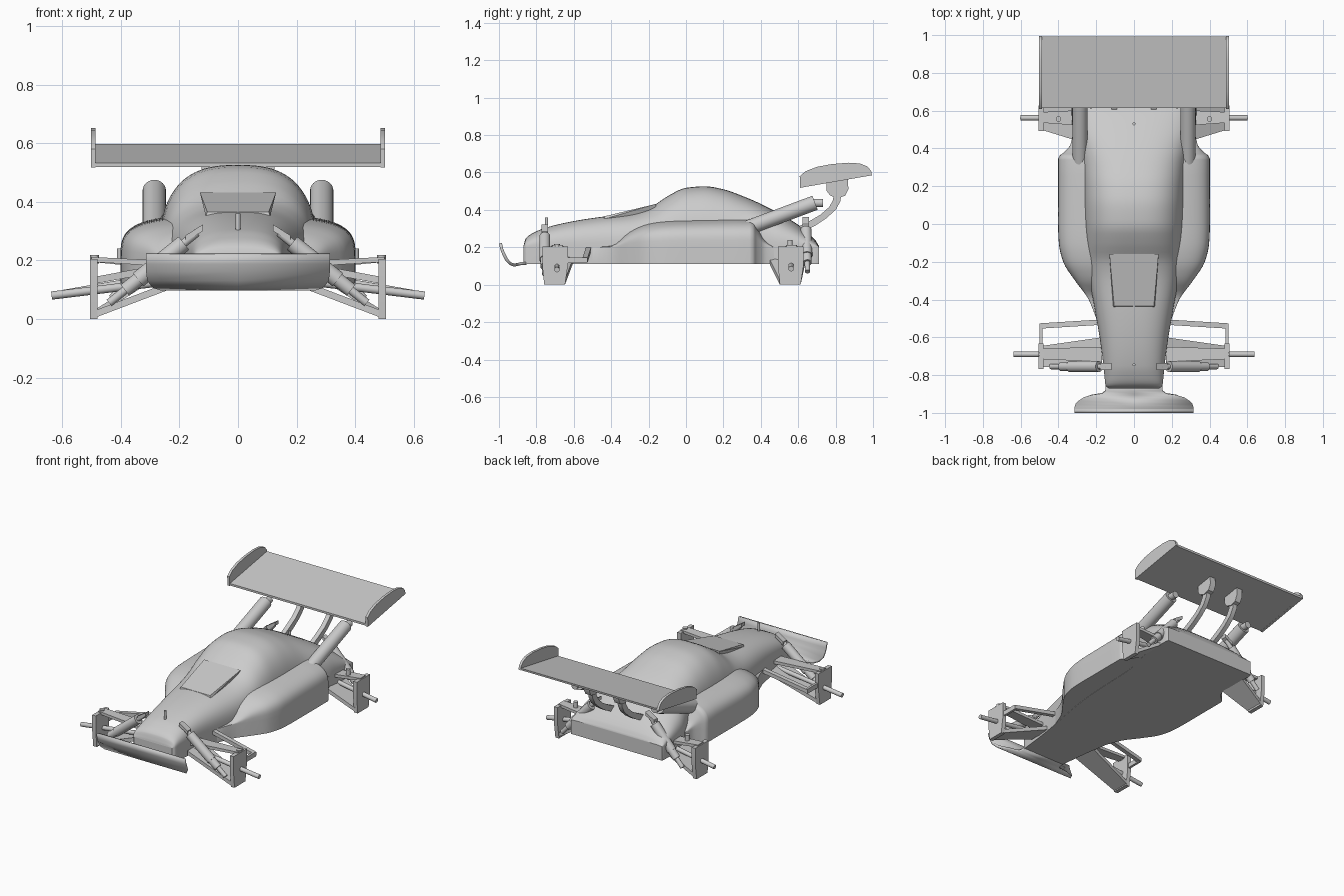
import bpy, bmesh, math
from mathutils import Vector

if "Cube" in bpy.data.objects:
    bpy.data.objects.remove(bpy.data.objects["Cube"])


def finish(name, bm, mirror=False, smooth=None):
    bmesh.ops.recalc_face_normals(bm, faces=bm.faces)
    me = bpy.data.meshes.new(name)
    bm.to_mesh(me)
    bm.free()
    ob = bpy.data.objects.new(name, me)
    bpy.context.collection.objects.link(ob)
    if mirror:
        ob.modifiers.new("mirror", 'MIRROR')
    if smooth:
        bpy.ops.object.select_all(action='DESELECT')
        ob.select_set(True)
        bpy.context.view_layer.objects.active = ob
        bpy.ops.object.shade_smooth_by_angle(angle=math.radians(smooth))
    return ob


def rods(name, segs, mirror=True):
    """Cylinders given as (start, end, radius)."""
    bm = bmesh.new()
    for a, b, r in segs:
        a, b = Vector(a), Vector(b)
        d = b - a
        m = d.to_track_quat('Z', 'Y').to_matrix().to_4x4()
        m.translation = (a + b) / 2
        bmesh.ops.create_cone(bm, cap_ends=True, segments=24, radius1=r, radius2=r,
                              depth=d.length, matrix=m)
    return finish(name, bm, mirror, 40)


def prism(name, profile, x0, x1, mirror=False):
    """Side profile (y, z) extruded along x."""
    bm = bmesh.new()
    f = bm.faces.new([bm.verts.new((x0, y, z)) for y, z in profile])
    ext = bmesh.ops.extrude_face_region(bm, geom=[f])['geom']
    bmesh.ops.translate(bm, vec=(x1 - x0, 0, 0),
                        verts=[v for v in ext if isinstance(v, bmesh.types.BMVert)])
    return finish(name, bm, mirror, 30)


def hull(name, pts, mirror=True):
    bm = bmesh.new()
    for p in pts:
        bm.verts.new(p)
    bmesh.ops.convex_hull(bm, input=bm.verts)
    return finish(name, bm, mirror)


def box(a, b):
    return [(x, y, z) for x in (a[0], b[0]) for y in (a[1], b[1]) for z in (a[2], b[2])]


def monotone(keys, steps):
    """Smooth, overshoot-free interpolation of (y, a, b) keys."""
    n = len(keys)

    def slope(i, k):
        return (keys[i + 1][k] - keys[i][k]) / (keys[i + 1][0] - keys[i][0])

    def tan(i, k):
        if i == 0 or i == n - 1:
            return slope(min(i, n - 2), k)
        s, t = slope(i - 1, k), slope(i, k)
        return 0 if s * t <= 0 else 2 * s * t / (s + t)
    out = []
    for i in range(n - 1):
        h = keys[i + 1][0] - keys[i][0]
        for j in range(steps):
            t = j / steps
            row = [keys[i][0] + h * t]
            for k in (1, 2):
                row.append((2*t**3 - 3*t*t + 1) * keys[i][k] + (t**3 - 2*t*t + t) * h * tan(i, k)
                           + (3*t*t - 2*t**3) * keys[i + 1][k] + (t**3 - t*t) * h * tan(i + 1, k))
            out.append(row)
    return out + [list(keys[-1])]


def shell(name, keys, power, floor):
    """Loft of (y, half width, top z): straight skirt under a superellipse roof."""
    bm = bmesh.new()
    rings = []
    for y, w, top in monotone(keys, 4):
        sec = [(w, floor)]
        for i in range(41):
            a = math.pi * i / 40
            c, s = math.cos(a), math.sin(a)
            sec.append((math.copysign(abs(c) ** (2 / power), c) * w,
                        0.2 + (top - 0.2) * max(s, 0) ** (2 / power)))
        sec.append((-w, floor))
        rings.append([bm.verts.new((x, y, z)) for x, z in sec])
    for r, q in zip(rings, rings[1:]):
        for i in range(len(r)):
            k = (i + 1) % len(r)
            bm.faces.new((r[i], r[k], q[k], q[i]))
    bm.faces.new(rings[0])
    bm.faces.new(rings[-1])
    return finish(name, bm, smooth=35)


# Body: nose, cabin and tail in one loft, side pods in a second
shell("body_shell", [(-.87, .135, .205), (-.855, .15, .25), (-.8, .157, .285), (-.75, .162, .305),
                     (-.6, .182, .34), (-.45, .208, .363), (-.3, .235, .38), (-.2, .25, .408),
                     (-.1, .26, .472), (0, .266, .518), (.1, .27, .526), (.2, .273, .51),
                     (.3, .28, .475), (.4, .3, .432), (.5, .325, .38), (.6, .33, .32),
                     (.69, .33, .24), (.712, .325, .205)], 2.7, .11)
shell("side_pods", [(-.5, .2, .201), (-.4, .24, .21), (-.3, .312, .29), (-.2, .375, .33),
                    (-.1, .398, .345), (0, .402, .35), (.34, .402, .356), (.36, .395, .35),
                    (.38, .37, .32), (.42, .337, .25), (.47, .325, .202)], 3.6, .111)

# Hood scoop and body posts
hull("hood_scoop", [(s * x, y, z) for s in (-1, 1) for x, y, z in
                    ((.11, -.44, .35), (.105, -.435, .366), (.13, -.16, .432), (.1, -.16, .36))], False)
rods("body_posts", [((0, -.745, .28), (0, -.745, .36), .008),
                    ((0, .53, .33), (0, .53, .39), .008)], False)

# Front bumper: bent sheet that widens toward the front
bm = bmesh.new()
rows = [[bm.verts.new((x, y, z)) for x in (-w, 0, w)] for y, z, w in
        [(-.85, .115, .15), (-.882, .113, .15), (-.897, .109, .17), (-.905, .107, .225),
         (-.92, .105, .265), (-.94, .113, .292), (-.96, .135, .31), (-.975, .165, .314),
         (-.985, .19, .314), (-.992, .222, .314)]]
for r, q in zip(rows, rows[1:]):
    for i in (0, 1):
        bm.faces.new((r[i], r[i + 1], q[i + 1], q[i]))
bumper = finish("front_bumper", bm, smooth=40)
sol = bumper.modifiers.new("thickness", 'SOLIDIFY')
sol.thickness, sol.offset = .016, 0

# Rear wing, end plates and curved supports
prism("rear_wing", [(.613, .52), (.99, .584), (.992, .597), (.613, .533)], -.495, .495)
prism("wing_end_plate", [(.61, .518), (.608, .58), (.64, .607), (.7, .63), (.78, .645), (.87, .652),
                         (.93, .648), (.97, .632), (.99, .608), (.994, .585)], .487, .503, True)
prism("wing_support", [(.58, .26), (.69, .315), (.75, .355), (.8, .4), (.825, .445), (.83, .48),
                       (.79, .48), (.785, .45), (.765, .415), (.72, .375), (.66, .34), (.58, .3)],
      .09, .12, True)
prism("wing_support_pad", [(.75, .546), (.75, .505), (.77, .477), (.81, .463), (.85, .475),
                           (.868, .51), (.866, .564)], .085, .125, True)

# Slanted tubes beside the cabin
rods("side_tube", [((.286, .32, .3), (.286, .69, .438), .04),
                   ((.286, .68, .437), (.286, .733, .437), .022)])

# Suspension at both axles
for tag, yc, inner, y0, y1, tip in (("front", -.69, .17, -.76, -.6, (.637, .08)),
                                    ("rear", .562, .3, .44, .64, (.6, .085))):
    a, b = (-.768, -.632) if tag == "front" else (.492, .628)
    prism(tag + "_hub_plate", [(a, .205), (b, .205), (b, .1), (b - .015, 0), (a + .01, 0), (a, .1)],
          .48, .506, True)
    hull(tag + "_lower_arm", [(.5, a + .01, 0), (.5, b - .015, 0), (.5, a + .01, .025),
                              (.5, b - .015, .025), (inner, y0, .125), (inner, y1, .125),
                              (inner, y0, .15), (inner, y1, .15)])
    hull(tag + "_upper_arm", [(.5, yc - .025, .195), (.5, yc + .03, .195), (.5, yc - .025, .212),
                              (.5, yc + .03, .212), (inner, yc - .04, .175), (inner, yc + .04, .175),
                              (inner, yc - .04, .195), (inner, yc + .04, .195)])
    rods(tag + "_axle", [((inner, yc, .137), (tip[0], yc, tip[1]), .014)])

# Shock absorbers: thin shaft, thick body, top bracket
for tag, lo, hi in (("front", (.44, -.755, .055), (.14, -.755, .295)),
                    ("rear", (.43, .65, .07), (.19, .64, .335))):
    p, q = Vector(lo), Vector(hi)
    rods(tag + "_shock", [(p, q, .014), (p.lerp(q, .18), p.lerp(q, .4), .024),
                          (p.lerp(q, .33), p.lerp(q, .85), .029)])
    x, y, z = hi
    hull(tag + "_shock_bracket", [(x - .02, y + d, z + h) for d in (-.018, .018) for h in (.005, .028)]
         + [(x + .04, y + d, z + h) for d in (-.018, .018) for h in (-.03, -.01)])

# Steering links behind the front hubs, and upright pins
hull("steering_link", box((.485, -.64, .115), (.5, -.53, .145)))
hull("steering_cross_rod", [(x, y + d, z + h) for x, y, z in ((.18, -.52, .19), (.5, -.54, .13))
                            for d in (-.014, .014) for h in (-.012, .012)])
rods("hub_pins", [((.49, -.69, .19), (.49, -.69, .218), .015),
                  ((.4, .556, .19), (.4, .556, .24), .014)])
